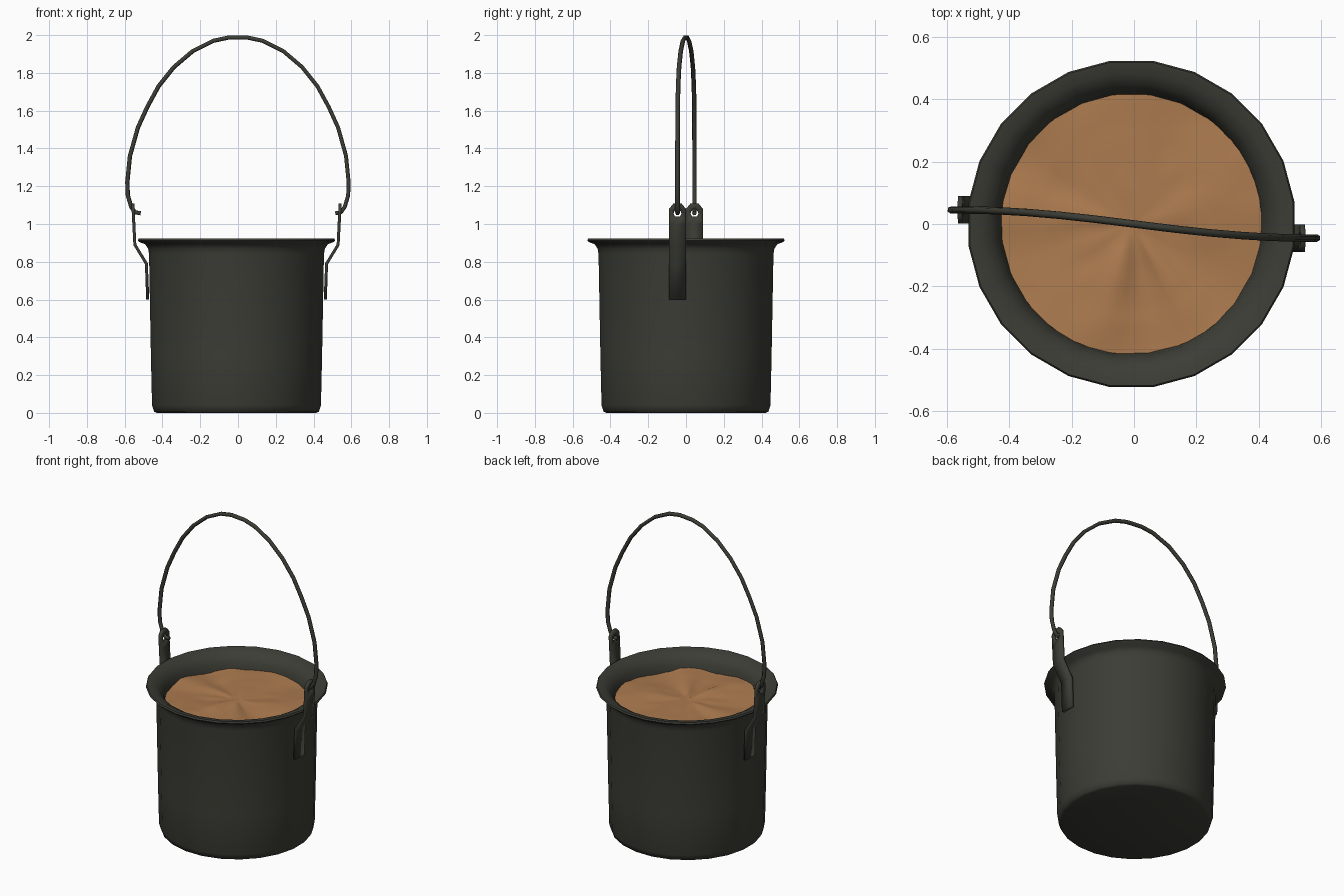
import bpy, bmesh, math
from mathutils import Vector, noise

cube = bpy.data.objects.get("Cube")
if cube:
    bpy.data.objects.remove(cube, do_unlink=True)

SIDES = 24
CENTRE = -0.008


def material(name, rgb, rough):
    mat = bpy.data.materials.new(name)
    mat.use_nodes = True
    mat.diffuse_color = (*rgb, 1)
    bsdf = mat.node_tree.nodes["Principled BSDF"]
    bsdf.inputs["Base Color"].default_value = (*rgb, 1)
    bsdf.inputs["Roughness"].default_value = rough
    return mat


iron = material("dark iron", (0.045, 0.046, 0.036), 0.6)
crust = material("brown crust", (0.42, 0.2, 0.08), 0.8)


def finish(bm, name, mat, angle):
    bmesh.ops.recalc_face_normals(bm, faces=bm.faces)
    mesh = bpy.data.meshes.new(name)
    bm.to_mesh(mesh)
    bm.free()
    mesh.materials.append(mat)
    obj = bpy.data.objects.new(name, mesh)
    bpy.context.collection.objects.link(obj)
    bpy.context.view_layer.objects.active = obj
    obj.select_set(True)
    bpy.ops.object.shade_smooth_by_angle(angle=math.radians(angle))
    obj.select_set(False)
    return obj


def ring(bm, radius, height, sides):
    verts = []
    for i in range(sides):
        a = (i + 0.5) * math.tau / sides
        verts.append(bm.verts.new((CENTRE + radius * math.cos(a), radius * math.sin(a), height)))
    return verts


def bridge(bm, a, b):
    for i in range(len(a)):
        j = (i + 1) % len(a)
        bm.faces.new((a[i], a[j], b[j], b[i]))


# Pot: turned wall with rounded foot, flared lip and inner wall
profile = [(0.425, 0), (0.44, 0.006), (0.451, 0.04), (0.457, 0.3), (0.467, 0.84),
           (0.472, 0.87), (0.488, 0.893), (0.52, 0.905), (0.527, 0.913), (0.522, 0.922),
           (0.485, 0.917), (0.45, 0.897), (0.425, 0.86), (0.414, 0.8), (0.408, 0.7)]
bm = bmesh.new()
rings = [ring(bm, r, z, SIDES) for r, z in profile]
for a, b in zip(rings, rings[1:]):
    bridge(bm, a, b)
bm.faces.new(rings[0])
bm.faces.new(rings[-1])
finish(bm, "pot", iron, 60)

# Filling: crust with soft radial folds and a slightly torn middle
bm = bmesh.new()
rows = [ring(bm, 0.418 * k / 10, 0.825, SIDES * 2) for k in range(10, 0, -1)]
for a, b in zip(rows, rows[1:]):
    bridge(bm, a, b)
bm.faces.new(rows[-1])
for v in bm.verts:
    x, y = v.co.x - CENTRE, v.co.y
    r, a = math.hypot(x, y), math.atan2(y, x)
    fold = noise.noise(Vector((2 * math.cos(a), 2 * math.sin(a), r)))
    v.co.z += 0.02 * fold * min(1, r / 0.2)
    v.co.z += 0.006 * noise.noise(Vector((x, y, 0)) * 14)
finish(bm, "filling", crust, 60)


# Ears: bent straps with clipped corners and a hole for the handle
def ear_x(z):
    bends = [(0.6, 0.47), (0.79, 0.477), (0.89, 0.538), (1.11, 0.549)]
    for (z0, x0), (z1, x1) in zip(bends, bends[1:]):
        if z <= z1:
            return x0 + (x1 - x0) * (z - z0) / (z1 - z0)
    return bends[-1][1]


def ear(name, side):
    bm = bmesh.new()
    mid, half, hole_z = -0.045 * side, 0.044, 1.055

    def vert(y, z):
        return bm.verts.new((CENTRE + side * ear_x(z), mid + y, z))

    rows = [(vert(-half, z), vert(half, z)) for z in (0.6, 0.79, 0.89, 1.0)]
    for a, b in zip(rows, rows[1:]):
        bm.faces.new((a[0], a[1], b[1], b[0]))
    top = [(half, 1.055), (half, 1.08), (0.022, 1.108),
           (-0.022, 1.108), (-half, 1.08), (-half, 1.055)]
    outer = [rows[-1][0], rows[-1][1]] + [vert(y, z) for y, z in top]
    inner = []
    for v in outer:
        d = Vector((v.co.y - mid, v.co.z - hole_z)).normalized() * 0.021
        inner.append(vert(d.x, hole_z + d.y))
    bridge(bm, outer, inner)
    obj = finish(bm, name, iron, 25)
    solid = obj.modifiers.new("thickness", "SOLIDIFY")
    solid.thickness = 0.016
    solid.offset = 0


ear("left_ear", 1)
ear("right_ear", -1)

# Handle: round wire bail hooked through both ears
half = [(0.515, 1.057), (0.545, 1.062), (0.565, 1.09), (0.583, 1.15), (0.586, 1.22),
        (0.572, 1.36), (0.53, 1.51), (0.48, 1.62), (0.42, 1.73), (0.34, 1.83),
        (0.24, 1.915), (0.13, 1.97), (0.05, 1.987)]
path = half + [(-x, z) for x, z in reversed(half)]
curve = bpy.data.curves.new("handle", "CURVE")
curve.dimensions = "3D"
curve.bevel_depth = 0.012
curve.bevel_resolution = 1
curve.use_fill_caps = True
spline = curve.splines.new("POLY")
spline.points.add(len(path) - 1)
for point, (x, z) in zip(spline.points, path):
    point.co = (x, -0.045 * math.sin(min(1, abs(x) / 0.56) * math.pi / 2) * (1 if x > 0 else -1), z, 1)
spline.use_smooth = True
curve.materials.append(iron)
bpy.context.collection.objects.link(bpy.data.objects.new("handle", curve))
